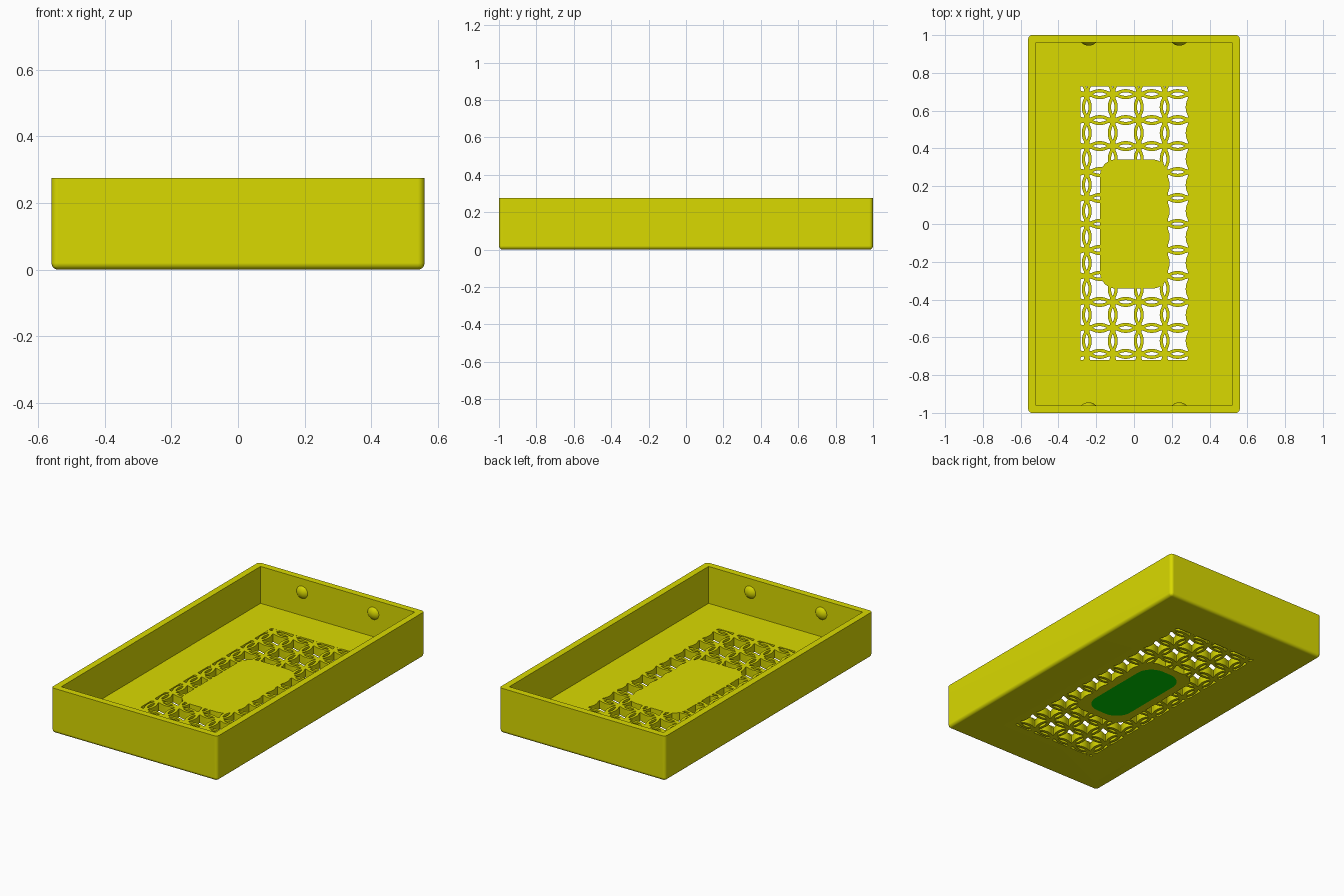
import bpy, bmesh, math
from mathutils import Vector

if "Cube" in bpy.data.objects:
    bpy.data.objects.remove(bpy.data.objects["Cube"])

W, L, H = 0.56, 1.0, 0.275      # half width, half length, height
WALL, FLOOR = 0.04, 0.05        # wall and floor thickness
S = 0.1375                      # lattice spacing
RO, RI = 0.095, 0.078           # outer and inner radius of the lattice rings
NX, NY = -0.25, 0.0             # one lattice node
WIN = (-0.284, 0.285, -0.72, 0.728)


def material(name, rgb):
    m = bpy.data.materials.new(name)
    m.diffuse_color = (*rgb, 1)
    m.use_nodes = True
    m.node_tree.nodes["Principled BSDF"].inputs["Base Color"].default_value = m.diffuse_color
    return m


olive = material("olive yellow", (0.7, 0.7, 0.0))
green = material("green", (0.0, 0.61, 0.0))


def make(name, bm, mat=olive):
    bmesh.ops.recalc_face_normals(bm, faces=bm.faces)
    me = bpy.data.meshes.new(name)
    bm.to_mesh(me)
    bm.free()
    ob = bpy.data.objects.new(name, me)
    bpy.context.collection.objects.link(ob)
    me.materials.append(mat)
    return ob


def activate(ob):
    bpy.ops.object.select_all(action='DESELECT')
    ob.select_set(True)
    bpy.context.view_layer.objects.active = ob


def boolean(ob, cutter, operation='DIFFERENCE'):
    mod = ob.modifiers.new("cut", 'BOOLEAN')
    mod.object, mod.operation, mod.solver = cutter, operation, 'EXACT'
    activate(ob)
    bpy.ops.object.modifier_apply(modifier=mod.name)
    bpy.data.objects.remove(cutter)


def prism(bm, pts, z0, z1):
    """Closed prism from a flat outline."""
    low = [bm.verts.new((x, y, z0)) for x, y in pts]
    high = [bm.verts.new((x, y, z1)) for x, y in pts]
    bm.faces.new(low[::-1])
    bm.faces.new(high)
    n = len(pts)
    for i in range(n):
        j = (i + 1) % n
        bm.faces.new((low[i], low[j], high[j], high[i]))


def box(name, x0, x1, y0, y1, z0, z1):
    bm = bmesh.new()
    prism(bm, [(x0, y0), (x1, y0), (x1, y1), (x0, y1)], z0, z1)
    return make(name, bm)


def rounded(name, a, b, r, z0, z1, mat=olive, seg=8):
    pts = []
    for q, (sx, sy) in enumerate(((1, 1), (-1, 1), (-1, -1), (1, -1))):
        for k in range(seg + 1):
            t = (q + k / seg) * math.pi / 2
            pts.append((sx * (a - r) + r * math.cos(t), sy * (b - r) + r * math.sin(t)))
    bm = bmesh.new()
    prism(bm, pts, z0, z1)
    return make(name, bm, mat)


# Outline of the four-pointed opening inside one ring
def star_outline(n=64):
    pts = []
    for i in range(n):
        t = 2 * math.pi * i / n
        r = RI
        for k in range(4):
            d = S * math.cos(t - k * math.pi / 2)
            disc = d * d - S * S + RO * RO
            if d > 0 and disc > 0:
                r = min(r, d - math.sqrt(disc))
        pts.append((r * math.cos(t), r * math.sin(t)))
    return pts


# Outline of the slim opening where two rings overlap (along x)
def lens_outline(n=8):
    half = math.acos(S / 2 / RI)
    pts = []
    for side in (1, -1):
        for k in range(n):
            t = -half + 2 * half * k / n
            pts.append((-side * RI * math.sin(t), side * (RI * math.cos(t) - S / 2)))
    return pts


# Tray shell with softened bottom and upright edges
bm = bmesh.new()
prism(bm, [(-W, -L), (W, -L), (W, L), (-W, L)], 0, H)
soft = [e for e in bm.edges if min(v.co.z for v in e.verts) < 0.01]
bmesh.ops.bevel(bm, geom=soft, offset=0.02, segments=5, profile=0.5, affect='EDGES')
tray = make("tray", bm)
boolean(tray, box("cavity_cutter", WALL - W, W - WALL, WALL - L, L - WALL, FLOOR, H + 0.1))

# Lattice openings, trimmed to the window and kept off the central pad
bm = bmesh.new()
star, lens = star_outline(), lens_outline()
z0, z1 = -0.03, FLOOR + 0.03
for i in range(-1, 5):
    for j in range(-6, 7):
        x, y = NX + i * S, NY + j * S
        prism(bm, [(x + S / 2 + u, y + S / 2 + v) for u, v in star], z0, z1)
        prism(bm, [(x + S / 2 + u, y + v) for u, v in lens], z0, z1)
        prism(bm, [(x - v, y + S / 2 + u) for u, v in lens], z0, z1)
openings = make("lattice_cutter", bm)
boolean(openings, box("window_cutter", *WIN, -0.02, FLOOR + 0.02), 'INTERSECT')
boolean(openings, rounded("pad_keeper", 0.18, 0.342, 0.085, -0.1, 0.2))
boolean(tray, openings)

# Green badge set flush into the underside of the pad
boolean(tray, rounded("badge_cutter", 0.13, 0.29, 0.1, -0.1, 0.008))
rounded("badge", 0.13, 0.29, 0.1, 0, 0.008, green)

# Smooth the soft edges, keep the rest crisp
activate(tray)
bpy.ops.object.shade_smooth_by_angle(angle=math.radians(30))
tray.modifiers.new("even_normals", 'WEIGHTED_NORMAL').keep_sharp = True

# Domed snap bumps on the inside of both end walls
for end, side in (("front", -1), ("back", 1)):
    for hand, sx in (("left", -1), ("right", 1)):
        bm = bmesh.new()
        bmesh.ops.create_uvsphere(bm, u_segments=32, v_segments=24, radius=0.053)
        bmesh.ops.translate(bm, vec=Vector((sx * 0.24, side * (L - WALL + 0.037), 0.192)), verts=bm.verts)
        # keep only the cap, rooted just inside the wall
        bmesh.ops.bisect_plane(bm, geom=bm.verts[:] + bm.edges[:] + bm.faces[:],
                               plane_co=(0, side * (L - WALL + 0.004), 0),
                               plane_no=(0, side, 0), clear_outer=True)
        bmesh.ops.holes_fill(bm, edges=[e for e in bm.edges if e.is_boundary])
        bump = make(f"{end}_{hand}_bump", bm)
        activate(bump)
        bpy.ops.object.shade_smooth_by_angle(angle=math.radians(30))
